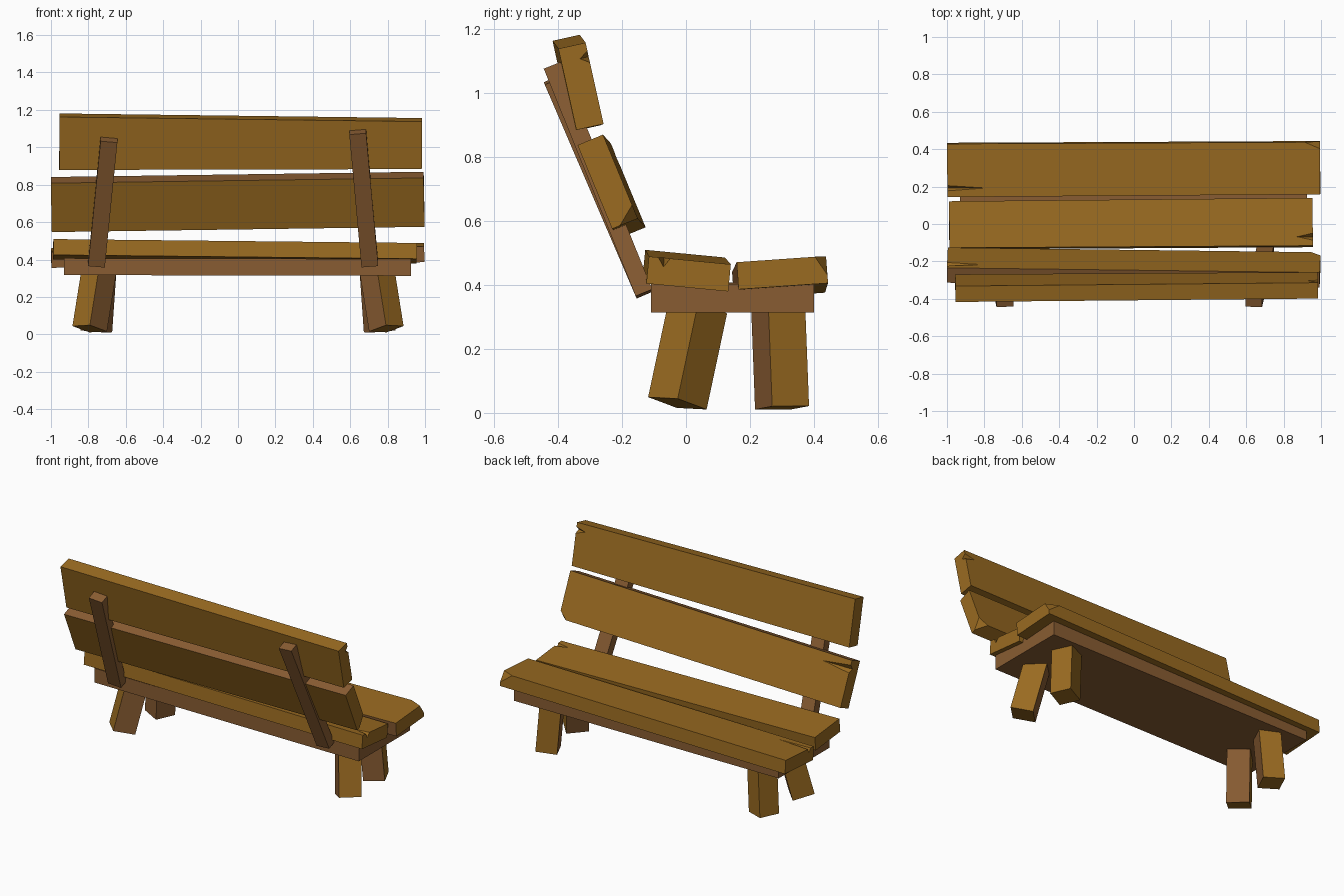
import bpy
import bmesh
from math import cos, sin, radians
from mathutils import Vector, Matrix

cube = bpy.data.objects.get("Cube")
if cube:
    bpy.data.objects.remove(cube, do_unlink=True)


def material(name, rgb):
    mat = bpy.data.materials.new(name)
    mat.use_nodes = True
    mat.diffuse_color = (*rgb, 1)
    mat.node_tree.nodes["Principled BSDF"].inputs["Base Color"].default_value = (*rgb, 1)
    return mat


GOLD = material("golden_wood", (0.32, 0.145, 0.015))
RED = material("reddish_wood", (0.25, 0.108, 0.032))


def link(name, bm, matrix):
    mesh = bpy.data.meshes.new(name)
    bm.to_mesh(mesh)
    bm.free()
    obj = bpy.data.objects.new(name, mesh)
    obj.matrix_world = matrix
    bpy.context.collection.objects.link(obj)
    return obj


def beam(name, start, end, across, widths, thick, is_red, chip=None):
    """Timber from start to end; local axes are length, width, thickness."""
    start, end = Vector(start), Vector(end)
    along = end - start
    length = along.length
    along.normalize()
    across = Vector(across)
    across = (across - along * across.dot(along)).normalized()
    up = along.cross(across)
    frame = Matrix((along, across, up)).transposed()

    bm = bmesh.new()
    bmesh.ops.create_cube(bm, size=1)
    for v in bm.verts:
        width = widths[0] if v.co.x < 0 else widths[1]
        v.co = Vector((v.co.x * length, v.co.y * width, v.co.z * thick))
    bm.normal_update()
    for f in bm.faces:
        f.material_index = int(is_red(frame @ f.normal))

    # Broken corner: slice off the corner with a plane
    if chip:
        signs, cuts = chip
        half = Vector((length, widths[1], thick)) / 2
        corner = Vector([s * h for s, h in zip(signs, half)])
        point = corner - Vector((signs[0] * cuts[0], 0, 0))
        normal = Vector([s / c for s, c in zip(signs, cuts)])
        geom = bm.verts[:] + bm.edges[:] + bm.faces[:]
        bmesh.ops.bisect_plane(bm, geom=geom, plane_co=point,
                               plane_no=normal.normalized(), clear_outer=True)
        bmesh.ops.holes_fill(bm, edges=bm.edges[:], sides=0)
        bmesh.ops.recalc_face_normals(bm, faces=bm.faces[:])

    matrix = Matrix.Translation((start + end) / 2) @ frame.to_4x4()
    obj = link(name, bm, matrix)
    obj.data.materials.append(GOLD)
    obj.data.materials.append(RED)
    return obj, length, thick


def split(part, side, face, offset, reach, half, depth):
    """Wedge-shaped crack running in from one end of a plank."""
    obj, length, thick = part
    x, z = side * length / 2, face * thick / 2
    tip = Vector((x - side * reach, offset, z))
    rim = [Vector((x, offset + half, z)), Vector((x, offset - half, z)),
           Vector((x, offset, z - face * depth))]
    lift = Vector((0, 0, face * 0.002))
    bm = bmesh.new()
    for p in [tip] + [tip + (r - tip) * 1.1 for r in rim]:
        bm.verts.new(p + lift)
    bmesh.ops.convex_hull(bm, input=bm.verts[:])
    bmesh.ops.recalc_face_normals(bm, faces=bm.faces[:])
    cutter = link("crack_cutter", bm, obj.matrix_world.copy())
    cutter.hide_render = True
    mod = obj.modifiers.new("crack", 'BOOLEAN')
    mod.operation = 'DIFFERENCE'
    mod.solver = 'EXACT'
    mod.object = cutter
    bpy.context.view_layer.update()
    bpy.context.view_layer.objects.active = obj
    bpy.ops.object.modifier_apply(modifier=mod.name)
    bpy.data.objects.remove(cutter, do_unlink=True)


def tilt(degrees):
    return (0, cos(radians(degrees)), sin(radians(degrees)))


def never(n):
    return False


def always(n):
    return True


# Backrest planks
top = beam("upper_back_plank", (-0.955, -0.343, 1.03), (0.983, -0.328, 1.02),
           tilt(102.5), (0.29, 0.26), 0.087, never)
split(top, 1, -1, 0.085, 0.07, 0.02, 0.03)

middle = beam("lower_back_plank", (-0.998, -0.22, 0.694), (0.995, -0.245, 0.722),
              tilt(112.5), (0.283, 0.283), 0.086, lambda n: n.z > 0.8,
              chip=((1, -1, -1), (0.05, 0.045, 0.06)))
split(middle, -1, -1, 0.09, 0.2, 0.025, 0.03)

# Seat planks
rear = beam("rear_seat_plank", (-0.988, -0.007, 0.455), (0.955, 0.008, 0.434),
            tilt(-5.5), (0.25, 0.257), 0.085, never)
split(rear, 1, 1, -0.08, 0.09, 0.02, 0.03)

front = beam("front_seat_plank", (-0.998, 0.289, 0.408), (0.995, 0.301, 0.438),
             tilt(4), (0.285, 0.28), 0.085, lambda n: n.y < -0.8,
             chip=((1, 1, 1), (0.08, 0.035, 0.06)))
split(front, -1, 1, -0.095, 0.22, 0.015, 0.03)

# Seat base
beam("seat_base", (-0.93, 0.145, 0.362), (0.925, 0.145, 0.358),
     (0, 1, 0), (0.51, 0.51), 0.09, always)

# Backrest supports
for name, foot_x, head_x, head_z in (("right_back_support", -0.757, -0.69, 1.04),
                                     ("left_back_support", 0.705, 0.64, 1.082)):
    beam(name, (foot_x, -0.13, 0.372), (head_x, -0.417, head_z),
         (1, 0, 0), (0.09, 0.09), 0.056, always)

# Splayed legs, reddish on their inner sides
for side, label in ((-1, "right"), (1, "left")):
    beam(label + "_rear_leg", (side * 0.793, -0.027, 0.03), (side * 0.745, 0.037, 0.33),
         (1, 1, 0), (0.132, 0.132), 0.132,
         lambda n: abs(n.z) < 0.8 and n.x * side < 0)
    beam(label + "_front_leg", (side * 0.757, 0.3, 0.016), (side * 0.735, 0.288, 0.33),
         (cos(radians(25)), side * sin(radians(25)), 0), (0.127, 0.127), 0.127,
         lambda n: abs(n.z) < 0.8 and n.x * side + n.y < 0)
